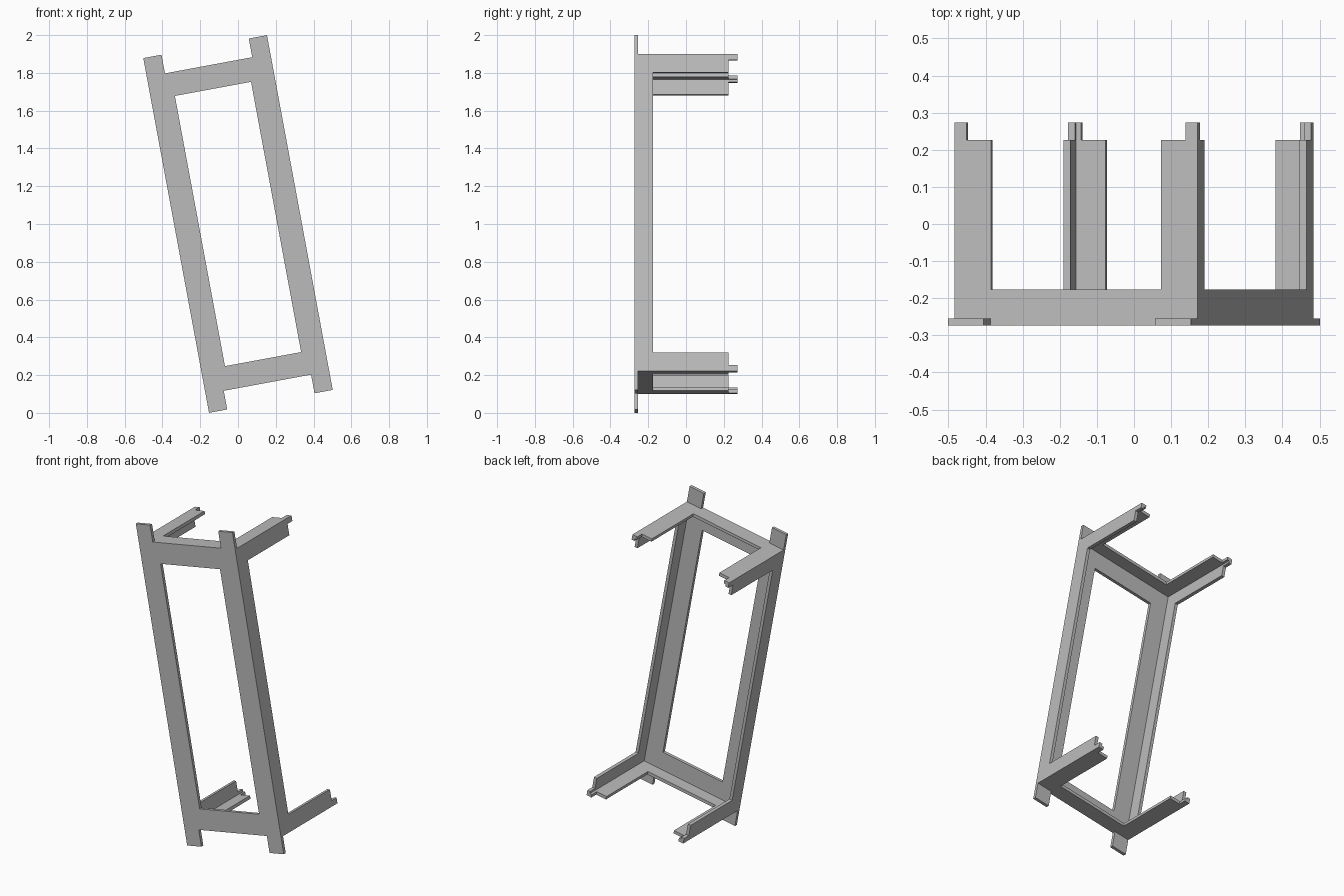
import bpy
import bmesh
from math import radians
from mathutils import Vector

cube = bpy.data.objects.get("Cube")
if cube:
    bpy.data.objects.remove(cube)

# Single painted-metal colour
grey = bpy.data.materials.new("plain grey")
grey.use_nodes = True
colour = (0.5, 0.5, 0.5, 1)
grey.diffuse_color = colour
grey.node_tree.nodes["Principled BSDF"].inputs["Base Color"].default_value = colour

# Frame dimensions (half extents in the frame's own tilted axes)
TILT = radians(-10.5)
T = 0.019                      # sheet thickness
W, H = 0.333, 0.8545           # outer half width and half height
WIN_W, WIN_H = 0.205, 0.7275   # window half width and half height
EAR_W, EAR_TOP = 0.235, 0.955  # ears at the ends of the front posts
FRONT, RIM, ARM, END = -0.273, -0.176, 0.226, 0.273
BACK = FRONT + T               # rear of the front plate
LEG, PEG = 0.1, 0.033          # arm flange and end peg widths


def plate(name, half, axis, lo, hi, mirror_axes):
    """Extrude a flat outline along an axis, then mirror it across the frame."""
    a, b = [i for i in range(3) if i != axis]
    bm = bmesh.new()
    verts = []
    for p, q in half:
        co = Vector((0, 0, 0))
        co[a], co[b], co[axis] = p, q, lo
        verts.append(bm.verts.new(co))
    face = bm.faces.new(verts)
    new = bmesh.ops.extrude_face_region(bm, geom=[face])["geom"]
    offset = Vector((0, 0, 0))
    offset[axis] = hi - lo
    bmesh.ops.translate(bm, vec=offset,
                        verts=[v for v in new if isinstance(v, bmesh.types.BMVert)])
    bmesh.ops.recalc_face_normals(bm, faces=bm.faces)
    # Open the faces on the mirror planes so the halves weld cleanly
    seams = [f for f in bm.faces
             if any(all(abs(v.co[m]) < 1e-5 for v in f.verts) for m in mirror_axes)]
    bmesh.ops.delete(bm, geom=seams, context='FACES_ONLY')
    mesh = bpy.data.meshes.new(name)
    bm.to_mesh(mesh)
    bm.free()
    mesh.materials.append(grey)
    obj = bpy.data.objects.new(name, mesh)
    bpy.context.collection.objects.link(obj)
    obj.location.z = 1
    obj.rotation_euler.y = TILT
    mod = obj.modifiers.new("Mirror", 'MIRROR')
    mod.use_axis = [i in (0, 2) for i in range(3)]
    mod.use_clip = True
    return obj


# Front plate: one quarter of the ring with its ear
plate("front_frame",
      [(0, H), (EAR_W, H), (EAR_W, EAR_TOP), (W, EAR_TOP), (W, 0),
       (WIN_W, 0), (WIN_W, WIN_H), (0, WIN_H)],
      1, FRONT, BACK, (0, 2))

# Side flanges: post rim plus rear arms ending in pegs
plate("side_flanges",
      [(BACK, 0), (BACK, H), (END, H), (END, H - PEG), (ARM, H - PEG),
       (ARM, H - LEG), (RIM, H - LEG), (RIM, 0)],
      0, W - T, W, (2,))

# Top and bottom flanges: rail rim plus rear arms ending in pegs
S = W - T
plate("top_and_bottom_flanges",
      [(0, BACK), (S, BACK), (S, END), (W - PEG, END), (W - PEG, ARM),
       (W - LEG, ARM), (W - LEG, RIM), (0, RIM)],
      2, H - T, H, (0,))
